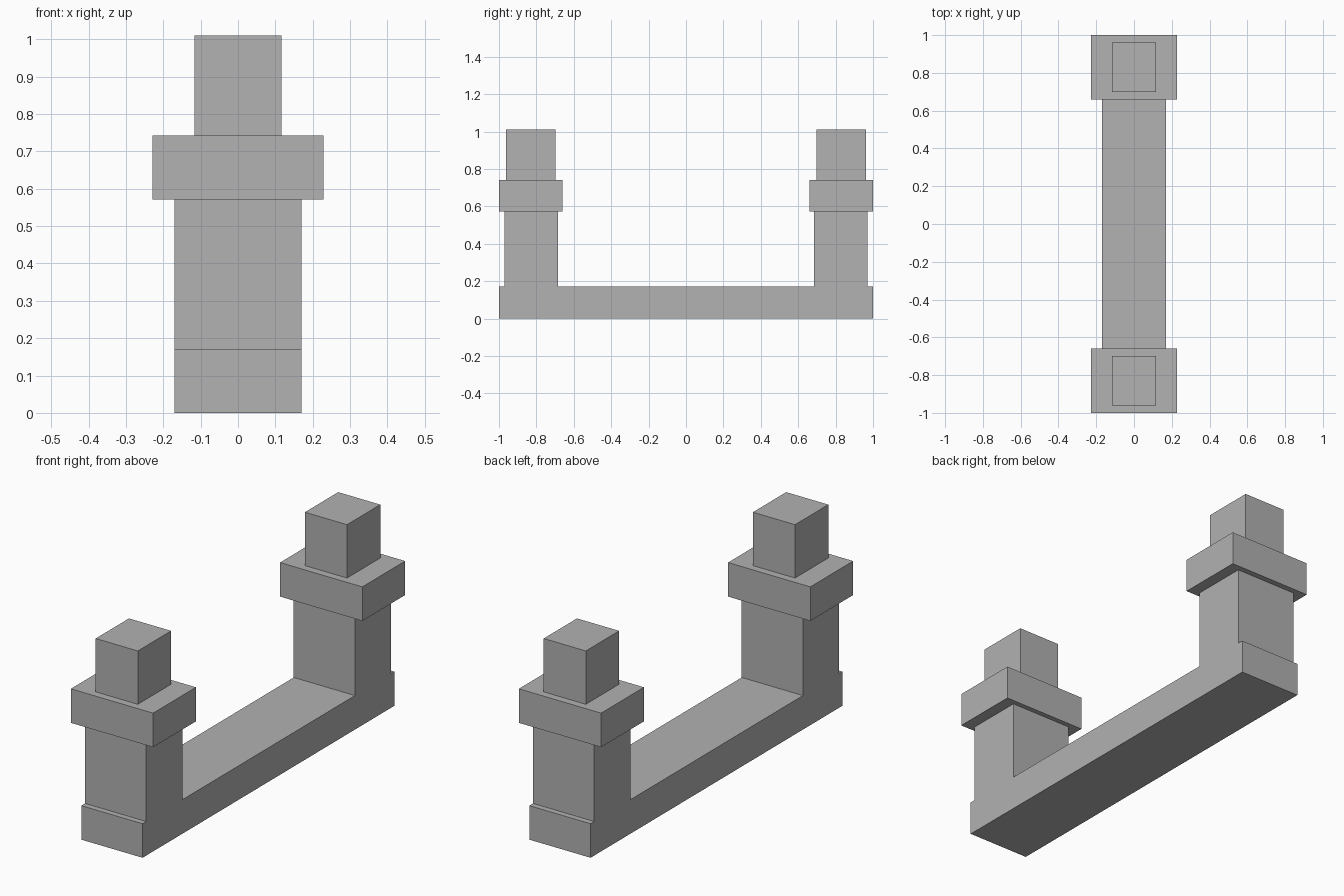
import bpy
import bmesh

cube = bpy.data.objects.get("Cube")
if cube:
    bpy.data.objects.remove(cube, do_unlink=True)

# Single grey finish
grey = bpy.data.materials.new("plain_grey")
grey.use_nodes = True
colour = (0.445, 0.445, 0.445, 1)
grey.diffuse_color = colour
grey.node_tree.nodes["Principled BSDF"].inputs["Base Color"].default_value = colour


def add_object(name, bm):
    bmesh.ops.recalc_face_normals(bm, faces=bm.faces)
    mesh = bpy.data.meshes.new(name)
    bm.to_mesh(mesh)
    bm.free()
    mesh.materials.append(grey)
    obj = bpy.data.objects.new(name, mesh)
    bpy.context.collection.objects.link(obj)


def add_box(name, half_x, y, half_y, bottom, top):
    bm = bmesh.new()
    bmesh.ops.create_cube(bm, size=2)
    for v in bm.verts:
        v.co.x *= half_x
        v.co.y = y + v.co.y * half_y
        v.co.z = top if v.co.z > 0 else bottom
    add_object(name, bm)


# Base bar and both columns: one U-shaped side profile, extruded across x
half_width = 0.17
base_top, column_top, cap_top, peg_top = 0.171, 0.571, 0.742, 1.01
half_profile = [(1, 0), (1, base_top), (0.971, base_top),
                (0.971, column_top), (0.685, column_top), (0.685, base_top)]
profile = half_profile + [(-y, z) for y, z in reversed(half_profile)]
bm = bmesh.new()
side = bm.faces.new([bm.verts.new((-half_width, y, z)) for y, z in profile])
result = bmesh.ops.extrude_face_region(bm, geom=[side])
moved = [g for g in result["geom"] if isinstance(g, bmesh.types.BMVert)]
bmesh.ops.translate(bm, verts=moved, vec=(2 * half_width, 0, 0))
add_object("base_and_columns", bm)

# Wide cap and square peg on each column
for label, sign in (("front", -1), ("back", 1)):
    y = sign * 0.83
    add_box(label + "_cap", 0.2285, y, 0.17, column_top, cap_top)
    add_box(label + "_peg", 0.117, y, 0.132, cap_top, peg_top)
